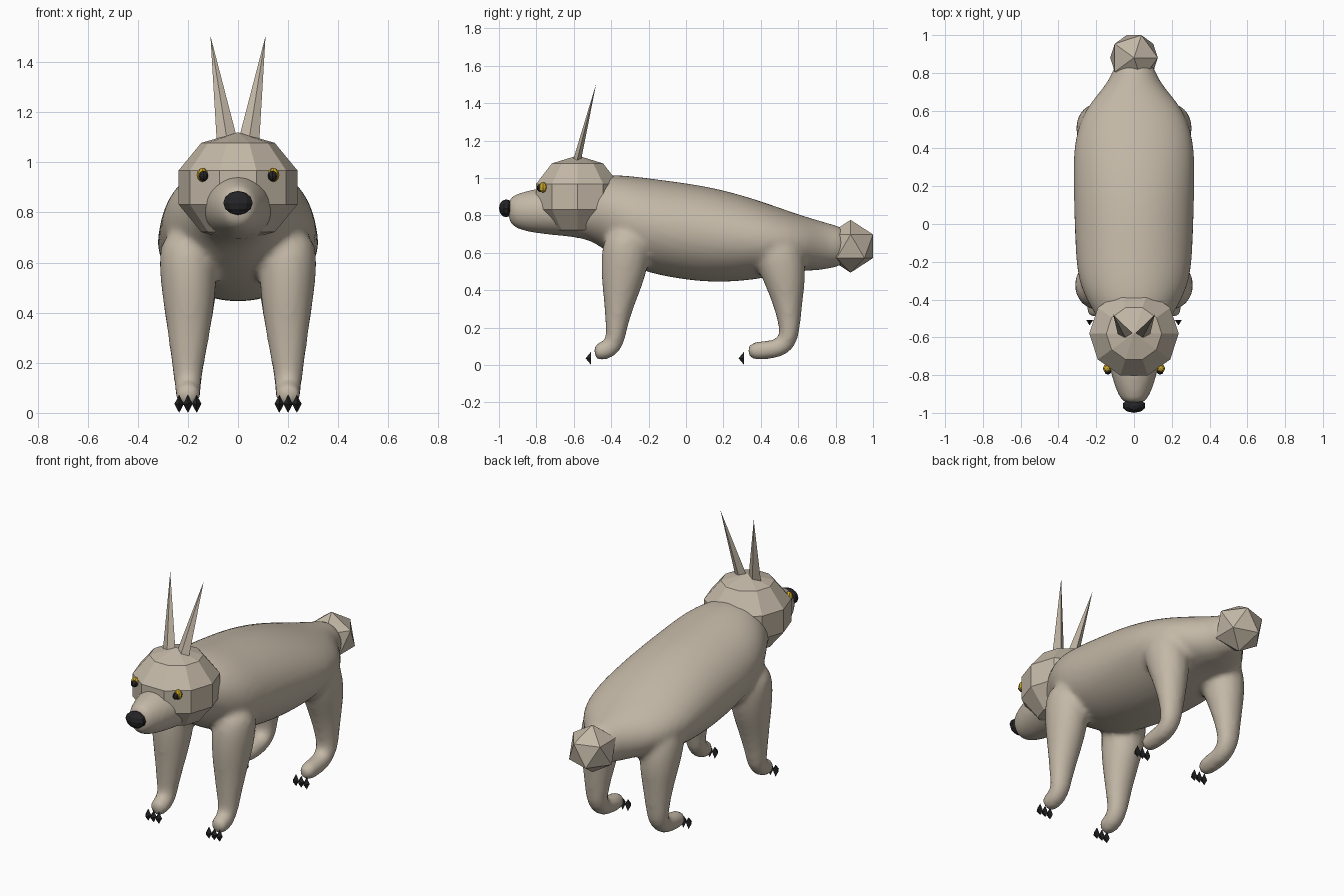
import bpy, bmesh, math
from mathutils import Vector, Matrix

if "Cube" in bpy.data.objects:
    bpy.data.objects.remove(bpy.data.objects["Cube"])


def material(name, rgb):
    m = bpy.data.materials.new(name)
    m.diffuse_color = (*rgb, 1)
    m.use_nodes = True
    m.node_tree.nodes["Principled BSDF"].inputs["Base Color"].default_value = m.diffuse_color
    return m


FUR = material("taupe fur", (0.55, 0.48, 0.385))
BLACK = material("black", (0.018, 0.018, 0.02))
YELLOW = material("amber yellow", (0.6, 0.38, 0.02))


def finish(name, bm, mat):
    bmesh.ops.recalc_face_normals(bm, faces=bm.faces)
    me = bpy.data.meshes.new(name)
    bm.to_mesh(me)
    bm.free()
    me.materials.append(mat)
    ob = bpy.data.objects.new(name, me)
    bpy.context.collection.objects.link(ob)
    return ob


def loft(bm, rings, upright=False, n=14):
    """Closed tube through (y, z, x, side radius, in-plane radius) rings."""
    loops = []
    for i, (y, z, x, rx, rn) in enumerate(rings):
        a, b = rings[max(i - 1, 0)], rings[min(i + 1, len(rings) - 1)]
        t = Vector((0, b[0] - a[0], b[1] - a[1])).normalized()
        nrm = Vector((0, 0, 1)) if upright else Vector((0, -t.z, t.y))
        loops.append([bm.verts.new(Vector((x, y, z))
                      + Vector((rx * math.cos(k * math.tau / n), 0, 0))
                      + nrm * rn * math.sin(k * math.tau / n)) for k in range(n)])
    for l0, l1 in zip(loops, loops[1:]):
        for k in range(n):
            j = (k + 1) % n
            bm.faces.new((l0[k], l0[j], l1[j], l1[k]))
    bm.faces.new(loops[0])
    bm.faces.new(loops[-1])


def ball(name, loc, radii, mat, seg, rings, turn=0):
    bm = bmesh.new()
    m = Matrix.Translation(loc) @ Matrix.Diagonal((*radii, 1)) @ Matrix.Rotation(turn, 4, 'Z')
    bmesh.ops.create_uvsphere(bm, u_segments=seg, v_segments=rings, radius=1, matrix=m)
    return finish(name, bm, mat)


def spike(name, base, tip, axis_a, axis_b, mat):
    """Four-sided cone with a diamond base."""
    bm = bmesh.new()
    base, a, b = Vector(base), Vector(axis_a), Vector(axis_b)
    ring = [bm.verts.new(base + d) for d in (a, b, -a, -b)]
    top = bm.verts.new(tip)
    bm.faces.new(ring)
    for k in range(4):
        bm.faces.new((ring[k], ring[(k + 1) % 4], top))
    return finish(name, bm, mat)


# Trunk from snout to rump: y, centre z, half width, half height
trunk = [(-0.955, 0.83, 0.055, 0.07), (-0.90, 0.82, 0.09, 0.10),
         (-0.80, 0.825, 0.125, 0.125), (-0.70, 0.82, 0.145, 0.13),
         (-0.60, 0.83, 0.16, 0.15), (-0.50, 0.83, 0.195, 0.17),
         (-0.42, 0.81, 0.25, 0.215), (-0.30, 0.77, 0.305, 0.25),
         (-0.15, 0.735, 0.32, 0.265), (0.10, 0.70, 0.328, 0.268),
         (0.30, 0.678, 0.333, 0.238), (0.45, 0.665, 0.325, 0.20),
         (0.60, 0.655, 0.275, 0.155), (0.70, 0.64, 0.185, 0.14),
         (0.78, 0.635, 0.125, 0.12), (0.87, 0.635, 0.10, 0.10)]

# Leg paths: y, z, x, side radius, in-plane radius
front_leg = [(-0.31, 0.74, 0.205, 0.12, 0.13), (-0.33, 0.52, 0.197, 0.118, 0.135),
             (-0.355, 0.35, 0.195, 0.092, 0.088), (-0.373, 0.20, 0.2, 0.068, 0.058),
             (-0.378, 0.13, 0.2, 0.056, 0.054), (-0.41, 0.085, 0.2, 0.053, 0.054),
             (-0.45, 0.073, 0.2, 0.052, 0.052), (-0.495, 0.07, 0.2, 0.045, 0.044)]
rear_leg = [(0.46, 0.70, 0.19, 0.12, 0.14), (0.525, 0.50, 0.195, 0.118, 0.13),
            (0.543, 0.35, 0.195, 0.09, 0.085), (0.555, 0.20, 0.2, 0.068, 0.056),
            (0.545, 0.13, 0.2, 0.058, 0.056), (0.50, 0.088, 0.2, 0.053, 0.054),
            (0.41, 0.078, 0.2, 0.052, 0.052), (0.325, 0.073, 0.2, 0.045, 0.046)]

# Body and legs blended into one smooth skin
bm = bmesh.new()
loft(bm, [(y, z, 0, w, h) for y, z, w, h in trunk], upright=True)
for leg in (front_leg, rear_leg):
    for s in (-1, 1):
        loft(bm, [(y, z, s * x, rx, rn) for y, z, x, rx, rn in leg])
body = finish("body_and_legs", bm, FUR)
body.modifiers.new("round", 'SUBSURF').levels = 2
body.modifiers["round"].render_levels = 2
fuse = body.modifiers.new("fuse", 'REMESH')
fuse.mode = 'VOXEL'
fuse.voxel_size = 0.017
fuse.use_smooth_shade = True
blend = body.modifiers.new("blend", 'SMOOTH')
blend.factor = 0.5
blend.iterations = 6

# Faceted head, with a corner facing straight forward
ball("head", (0, -0.58, 0.9), (0.237 / 0.951, 0.245, 0.22), FUR, 10, 5, math.pi / 2)

# Nose
ball("nose", (0, -0.962, 0.838), (0.062, 0.038, 0.048), BLACK, 10, 6)

# Faceted tail
bm = bmesh.new()
bmesh.ops.create_icosphere(bm, subdivisions=1, radius=0.141,
                           matrix=Matrix.Translation((0, 0.88, 0.635)))
finish("tail", bm, FUR)

for s, side in ((-1, "left"), (1, "right")):
    # Eyes and pupils
    ball(f"{side}_eye", (s * 0.142, -0.765, 0.95), (0.023, 0.023, 0.028), YELLOW, 8, 6)
    ball(f"{side}_pupil", (s * 0.138, -0.778, 0.946), (0.019, 0.02, 0.021), BLACK, 8, 6)
    # Tall thin ears
    spike(f"{side}_ear", (s * 0.043, -0.585, 1.085), (s * 0.11, -0.48, 1.505),
          (0.042, 0, 0), (0, 0.022, 0), FUR)
    # Three claws on each paw
    for paw, y in (("front", -0.507), ("rear", 0.311)):
        for i in (-1, 0, 1):
            x = s * 0.2 + i * 0.035
            spike(f"{side}_{paw}_claw_{i + 2}", (x, y, 0.036), (x, y - 0.03, 0.036),
                  (0.019, 0, 0), (0, 0, 0.036), BLACK)
